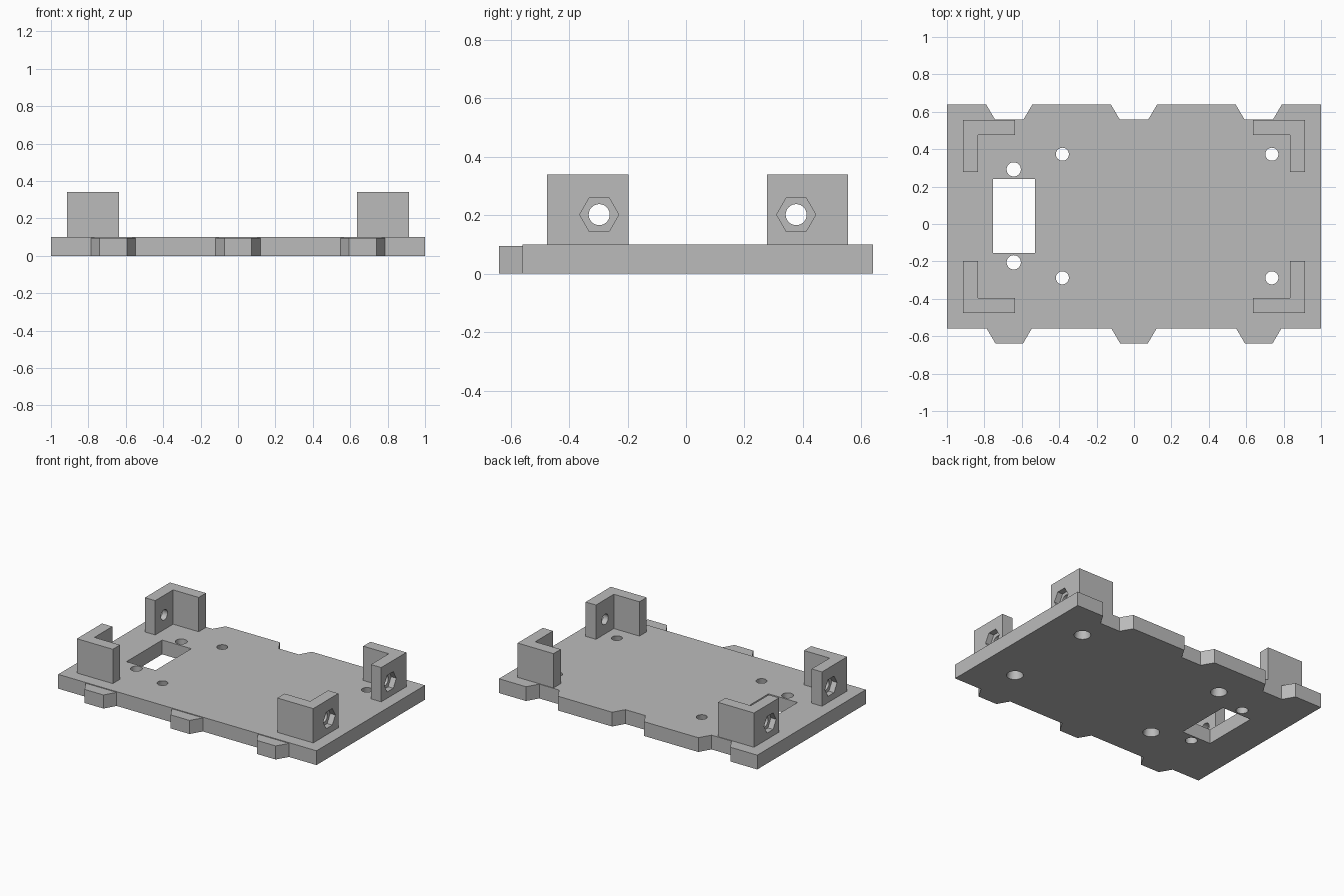
import bpy, bmesh, math
from mathutils import Matrix

if "Cube" in bpy.data.objects:
    bpy.data.objects.remove(bpy.data.objects["Cube"], do_unlink=True)

grey = bpy.data.materials.new("plain grey")
grey.use_nodes = True
colour = (0.5, 0.5, 0.5, 1)
grey.diffuse_color = colour
grey.node_tree.nodes["Principled BSDF"].inputs["Base Color"].default_value = colour

T = 0.1          # plate thickness
FRONT, BACK, TAB = -0.56, 0.64, 0.08
TAB_CENTRES = (-0.667, 0, 0.667)


def finish(name, bm):
    bmesh.ops.recalc_face_normals(bm, faces=bm.faces)
    mesh = bpy.data.meshes.new(name)
    bm.to_mesh(mesh)
    bm.free()
    mesh.materials.append(grey)
    obj = bpy.data.objects.new(name, mesh)
    bpy.context.collection.objects.link(obj)
    return obj


def prism(name, outline, z0, z1):
    """Extrude a flat outline upward."""
    bm = bmesh.new()
    face = bm.faces.new([bm.verts.new((x, y, z0)) for x, y in outline])
    up = bmesh.ops.extrude_face_region(bm, geom=[face])["geom"]
    bmesh.ops.translate(bm, vec=(0, 0, z1 - z0),
                        verts=[v for v in up if isinstance(v, bmesh.types.BMVert)])
    return finish(name, bm)


def rod(name, centre, r1, r2, depth, sides=32, along_x=False):
    """Cylinder, cone or hexagonal bar."""
    bm = bmesh.new()
    turn = Matrix.Rotation(math.pi / 2, 4, 'Y') if along_x else Matrix()
    bmesh.ops.create_cone(bm, cap_ends=True, segments=sides, radius1=r1, radius2=r2,
                          depth=depth, matrix=Matrix.Translation(centre) @ turn)
    return finish(name, bm)


def cut(target, cutters):
    for c in cutters:
        mod = target.modifiers.new("cut", 'BOOLEAN')
        mod.operation, mod.solver, mod.object = 'DIFFERENCE', 'EXACT', c
        c.hide_render = True
    bpy.context.view_layer.update()
    graph = bpy.context.evaluated_depsgraph_get()
    mesh = bpy.data.meshes.new_from_object(target.evaluated_get(graph))
    target.modifiers.clear()
    target.data = mesh
    for c in cutters:
        bpy.data.objects.remove(c, do_unlink=True)
    bpy.ops.object.select_all(action='DESELECT')
    target.select_set(True)
    bpy.context.view_layer.objects.active = target
    bpy.ops.object.shade_smooth_by_angle(angle=math.radians(30))


# Base plate with notches along the back edge
outline = [(-1, FRONT), (1, FRONT), (1, BACK)]
for c in reversed(TAB_CENTRES):
    outline += [(c + 0.124, BACK), (c + 0.077, BACK - TAB),
                (c - 0.077, BACK - TAB), (c - 0.124, BACK)]
outline.append((-1, BACK))
plate = prism("base_plate", outline, 0, T)

# Window and round holes in the plate; the four screw holes widen downward
cutters = [prism("window_cutter", [(-0.755, -0.155), (-0.53, -0.155),
                                   (-0.53, 0.24), (-0.755, 0.24)], -0.1, 0.2)]
for y in (-0.205, 0.292):
    cutters.append(rod("pin_hole_cutter", (-0.643, y, T / 2), 0.038, 0.038, 0.3))
for x in (-0.383, 0.737):
    for y in (-0.288, 0.373):
        cutters.append(rod("screw_hole_cutter", (x, y, T / 2), 0.055, 0.033, T + 0.02))
cut(plate, cutters)

# Tapered tabs along the front edge, slightly lower than the plate
for name, c in zip(("right", "middle", "left"), TAB_CENTRES):
    prism(name + "_front_tab", [(c - 0.12, FRONT), (c - 0.073, FRONT - TAB),
                                (c + 0.073, FRONT - TAB), (c + 0.12, FRONT)], 0, 0.095)

# L-shaped corner brackets with a bolt hole and a hexagonal nut pocket outside
X, ARM, WALL = 0.915, 0.278, 0.08
for side, sx in (("left", 1), ("right", -1)):
    for end, sy, y in (("front", -1, -0.475), ("back", 1, 0.555)):
        inner, tip = y - sy * WALL, y - sy * ARM
        shape = [(X, y), (X, tip), (X - WALL, tip), (X - WALL, inner),
                 (X - ARM, inner), (X - ARM, y)]
        bracket = prism(f"{end}_{side}_bracket", [(sx * px, py) for px, py in shape], T, 0.34)
        hole_y = tip + sy * 0.1
        cut(bracket, [
            rod("bolt_cutter", (sx * (X - WALL / 2), hole_y, 0.202), 0.036, 0.036, 0.2,
                along_x=True),
            rod("nut_cutter", (sx * X, hole_y, 0.202), 0.067, 0.067, WALL,
                sides=6, along_x=True)])
